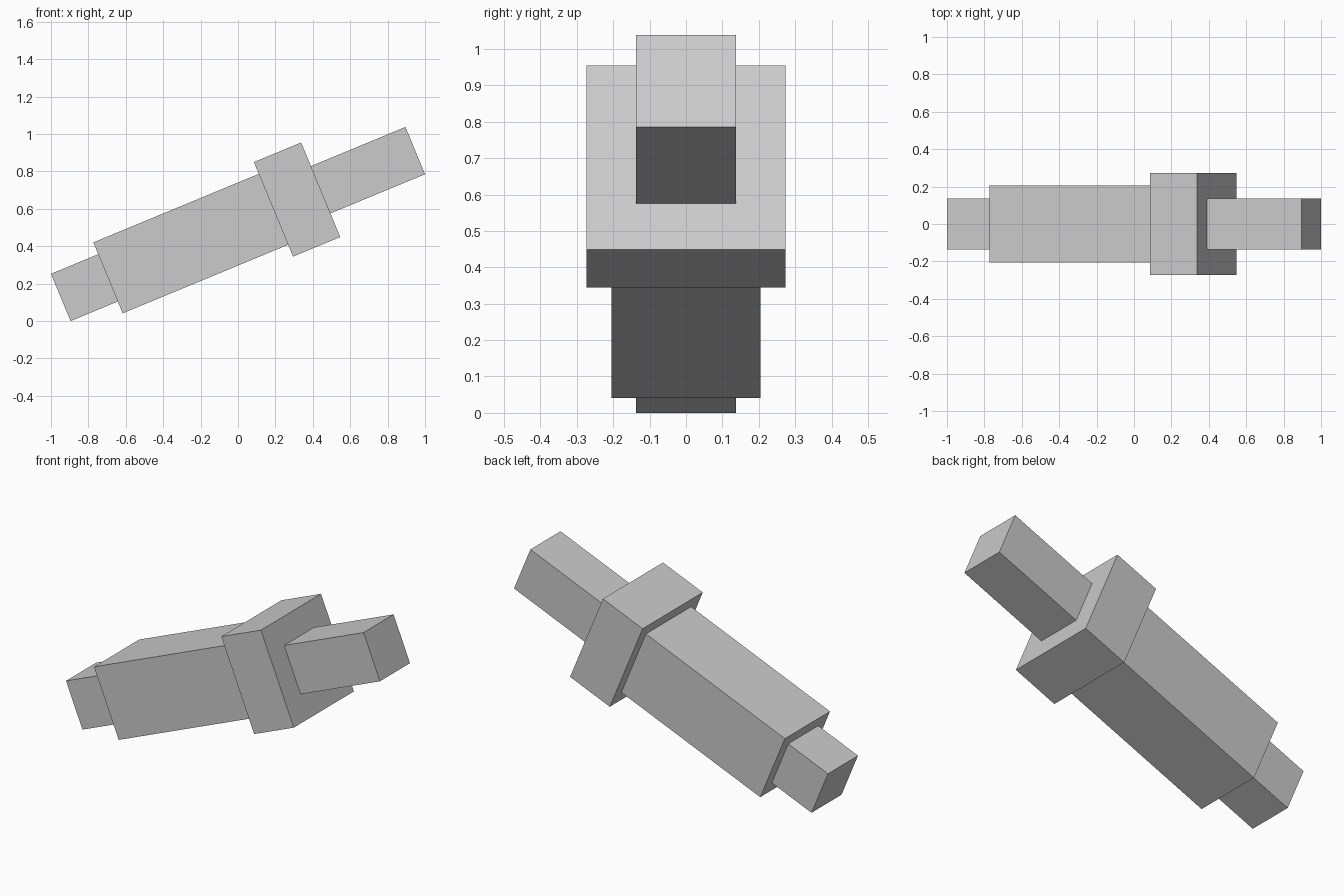
import bpy
import math
from mathutils import Matrix

cube = bpy.data.objects.get("Cube")
if cube:
    bpy.data.objects.remove(cube, do_unlink=True)

# Proportions are multiples of one unit; the whole shaft is tilted up to the right
TILT = math.radians(22.5)
UNIT = 1 / (7.5 * math.cos(TILT) + math.sin(TILT))
CENTRE_Z = UNIT * (7.5 * math.sin(TILT) + math.cos(TILT))
POSE = Matrix.Translation((0, 0, CENTRE_Z)) @ Matrix.Rotation(-TILT, 4, 'Y')

grey = bpy.data.materials.new("light_grey")
colour = (0.6, 0.6, 0.6, 1)
grey.diffuse_color = colour
grey.use_nodes = True
grey.node_tree.nodes["Principled BSDF"].inputs["Base Color"].default_value = colour


def square_bar(name, start, end, width):
    """Square bar along the tilted axis, measured in units."""
    bpy.ops.mesh.primitive_cube_add(size=1)
    bar = bpy.context.object
    bar.name = name
    bar.data.transform(POSE
                       @ Matrix.Translation(((start + end) / 2 * UNIT, 0, 0))
                       @ Matrix.Diagonal(((end - start) * UNIT, width * UNIT, width * UNIT, 1)))
    bar.data.materials.append(grey)


# Thin end stubs, thick grip and wide collar
square_bar("lower_stub", -7.5, -5.5, 2)
square_bar("grip", -5.5, 1.5, 3)
square_bar("collar", 1.5, 3.5, 4)
square_bar("upper_stub", 3.5, 7.5, 2)
